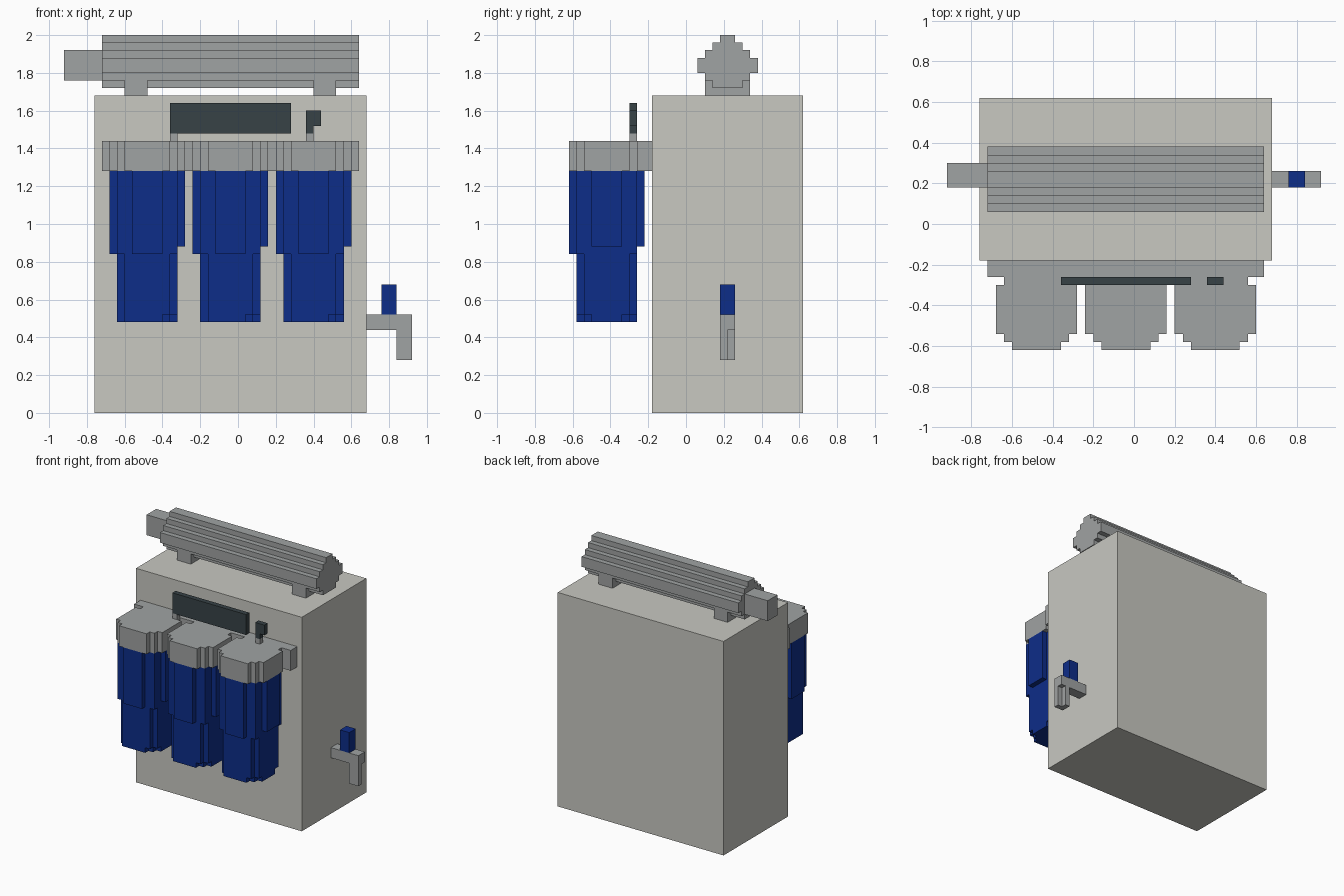
import bpy, bmesh

if "Cube" in bpy.data.objects:
    bpy.data.objects.remove(bpy.data.objects["Cube"])

V = 0.04  # size of one block step


def mat(name, rgb):
    m = bpy.data.materials.new(name)
    m.diffuse_color = (*rgb, 1)
    m.use_nodes = True
    m.node_tree.nodes["Principled BSDF"].inputs["Base Color"].default_value = m.diffuse_color
    return m


CREAM = mat("warm light grey", (0.578, 0.578, 0.535))
GREY = mat("mid grey", (0.352, 0.366, 0.366))
BLUE = mat("deep blue", (0.004, 0.026, 0.25))
DARK = mat("dark slate", (0.038, 0.054, 0.061))


def finish(name, bm, material):
    bmesh.ops.recalc_face_normals(bm, faces=bm.faces)
    me = bpy.data.meshes.new(name)
    bm.to_mesh(me)
    bm.free()
    me.materials.append(material)
    ob = bpy.data.objects.new(name, me)
    bpy.context.collection.objects.link(ob)
    return ob


def box(name, x, y, z, material):
    bm = bmesh.new()
    bmesh.ops.create_cube(bm, size=1)
    for v in bm.verts:
        v.co = [r[0] if c < 0 else r[1] for c, r in zip(v.co, (x, y, z))]
    return finish(name, bm, material)


def prism(name, rows, lo, hi, place, material):
    """Extrude a stepped outline; rows are (v0, v1, u0, u1) from low v to high v."""
    right = [p for v0, v1, u0, u1 in rows for p in ((u1, v0), (u1, v1))]
    left = [p for v0, v1, u0, u1 in reversed(rows) for p in ((u0, v1), (u0, v0))]
    pts = []
    for p in right + left:
        if not pts or p != pts[-1]:
            pts.append(p)
    # drop points in the middle of straight runs
    n = len(pts)
    pts = [p for i, p in enumerate(pts)
           if not any(pts[i - 1][k] == p[k] == pts[(i + 1) % n][k] for k in (0, 1))]
    bm = bmesh.new()
    face = bm.faces.new([bm.verts.new(place(u, v, lo)) for u, v in pts])
    ext = bmesh.ops.extrude_face_region(bm, geom=[face], use_keep_orig=True)
    step = place(0, 0, hi) - place(0, 0, lo)
    for v in ext["geom"]:
        if isinstance(v, bmesh.types.BMVert):
            v.co += step
    return finish(name, bm, material)


def disc(n, keep):
    """Stepped disc of n rows, in block units about its centre."""
    cells = [i + 0.5 - n / 2 for i in range(n)]
    rows = []
    for b in cells:
        xs = [a for a in cells if keep(a, b)]
        if xs:
            rows.append((b - 0.5, b + 0.5, min(xs) - 0.5, max(xs) + 0.5))
    return rows


from mathutils import Vector


def upright(cx, cy):
    return lambda u, v, h: Vector((cx + u * V, cy + v * V, h))


def lengthwise(u, v, h):
    return Vector((h, u * V + 0.22, v * V + 1.72))


# cabinet
box("cabinet", (-0.76, 0.68), (-0.18, 0.62), (0, 1.68), CREAM)

# lamp tube lying on top, with its feet and end pipe
halves = [2, 3, 4, 4, 3, 2, 1]
prism("top_tube", [(i, i + 1, -w, w) for i, w in enumerate(halves)],
      -0.72, 0.64, lengthwise, GREY)
box("tube_end_pipe", (-0.92, -0.72), (0.18, 0.30), (1.76, 1.92), GREY)
for side, x in (("left", -0.60), ("right", 0.40)):
    box(f"tube_foot_{side}", (x, x + 0.12), (0.10, 0.34), (1.68, 1.76), GREY)

# filter head rail and the three filters with caps
box("filter_rail", (-0.72, 0.64), (-0.26, -0.18), (1.28, 1.44), GREY)
cap = [r for r in disc(10, lambda a, b: a * a + b * b < 28) if r[0] < 4]
upper = disc(10, lambda a, b: a * a + b * b < 25)
skirt = disc(10, lambda a, b: a * a + b * b < 25 and max(a, b) < 4)
lower = disc(8, lambda a, b: a * a + b * b < 19)
base = disc(8, lambda a, b: a * a + b * b < (16 if a > 0 else 19))
for i, cx in enumerate((-0.48, -0.04, 0.40), 1):
    at = upright(cx, -0.42)
    prism(f"filter_cap_{i}", cap, 1.28, 1.44, at, GREY)
    prism(f"filter_upper_{i}", upper, 0.88, 1.28, at, BLUE)
    prism(f"filter_step_{i}", skirt, 0.84, 0.88, at, BLUE)
    prism(f"filter_lower_{i}", lower, 0.52, 0.84, at, BLUE)
    prism(f"filter_base_{i}", base, 0.48, 0.52, at, BLUE)

# gauge panel and small switch on posts
Y = (-0.30, -0.26)
box("panel_post", (-0.36, -0.32), Y, (1.44, 1.48), GREY)
box("panel", (-0.36, 0.28), Y, (1.48, 1.64), DARK)
box("switch_post", (0.36, 0.40), Y, (1.44, 1.48), GREY)
box("switch_stem", (0.36, 0.40), Y, (1.48, 1.52), DARK)
box("switch_head", (0.36, 0.44), Y, (1.52, 1.60), DARK)

# tap on the right side
box("tap_arm", (0.68, 0.92), (0.18, 0.26), (0.44, 0.52), GREY)
prism("tap_spout", [(-1, 0, -1, 1), (0, 1, -1, 0)], 0.28, 0.44,
      upright(0.88, 0.22), GREY)
box("tap_handle", (0.76, 0.84), (0.18, 0.26), (0.52, 0.68), BLUE)
